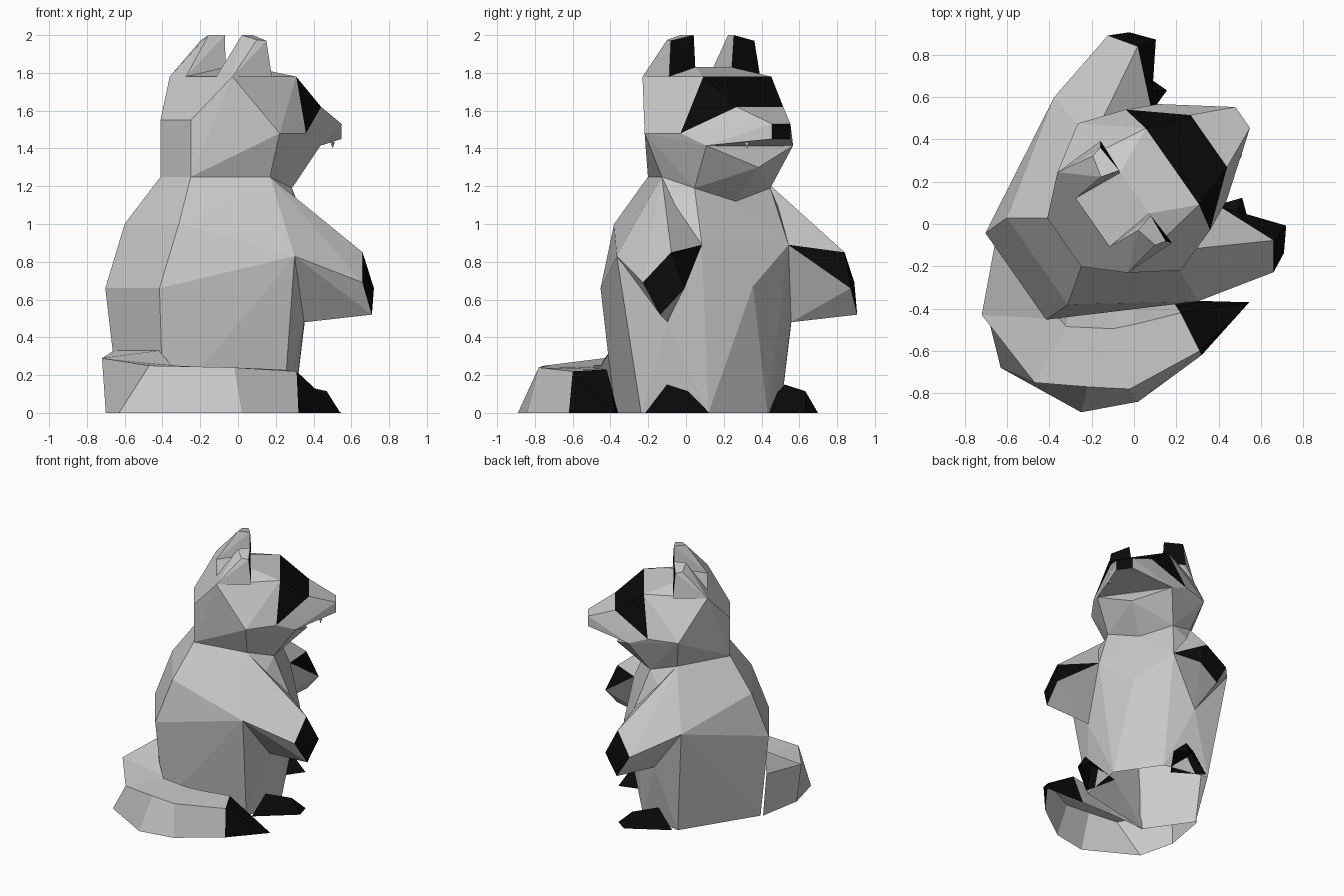
import bpy, bmesh, math

if "Cube" in bpy.data.objects:
    bpy.data.objects.remove(bpy.data.objects["Cube"])

black = bpy.data.materials.new("black")
black.diffuse_color = (0.003, 0.003, 0.003, 1)
black.use_nodes = True
black.node_tree.nodes["Principled BSDF"].inputs["Base Color"].default_value = black.diffuse_color
grey = bpy.data.materials.new("grey")
grey.diffuse_color = (0.8, 0.8, 0.8, 1)
grey.use_nodes = True
grey.node_tree.nodes["Principled BSDF"].inputs["Base Color"].default_value = grey.diffuse_color

ANGLE = math.radians(35)          # the animal sits turned on its base
SHIFT = 0.118


def finish(name, bm, is_black, turned=True):
    for f in bm.faces:
        f.material_index = int(is_black(f))
    me = bpy.data.meshes.new(name)
    bm.to_mesh(me)
    bm.free()
    me.materials.append(grey)
    me.materials.append(black)
    ob = bpy.data.objects.new(name, me)
    bpy.context.collection.objects.link(ob)
    if turned:
        ob.rotation_euler.z = ANGLE
        ob.location = (-SHIFT * math.sin(ANGLE), SHIFT * math.cos(ANGLE), 0)
    return ob


def on_joint(face, joint):
    """True if every corner of the face is one of the joint's points."""
    return all(any(abs(v.co.x - p[0]) + abs(abs(v.co.y) - p[1]) + abs(v.co.z - p[2]) < 1e-4
                   for p in joint) for v in face.verts)


def hull(name, pts, sides=(1, -1), is_black=lambda f: False, joints=()):
    """Faceted shell around points (forward, sideways, up), open at its joints and base."""
    bm = bmesh.new()
    for p in sorted({(x, s * y, z) for x, y, z in pts for s in sides}):
        bm.verts.new(p)
    res = bmesh.ops.convex_hull(bm, input=bm.verts[:])
    junk = [v for v in res["geom_interior"] + res["geom_unused"]
            if isinstance(v, bmesh.types.BMVert)]
    bmesh.ops.delete(bm, geom=list(set(junk)), context='VERTS')
    bmesh.ops.recalc_face_normals(bm, faces=bm.faces[:])
    hidden = [f for f in bm.faces if all(v.co.z < .01 for v in f.verts)
              or any(on_joint(f, j) for j in joints)]
    bmesh.ops.delete(bm, geom=hidden, context='FACES')
    return finish(name, bm, is_black)


def pair(name, pts, is_black, joints=()):
    for label, s in (("left", 1), ("right", -1)):
        hull(label + "_" + name, pts, (s,), is_black, joints)


# shared landmarks
neck_back = (-.32, .14, 1.25)
shoulder = (.065, .32, 1.25)
throat = (.26, .245, 1.19)
chin = (.29, 0, 1.12)
armpit = (.035, .59, .83)
wrist = (.378, .28, .89)
elbow = (.23, .40, .48)
brow = (.305, .22, 1.78)
cheek = (.278, .348, 1.48)
bridge = (.515, .15, 1.62)
jaw = (.42, .28, 1.415)
lip = (.50, 0, 1.30)
crown = (-.156, .29, 1.78)
crown_in = (-.156, .14, 1.78)
ear_out = (.096, .294, 1.78)
ear_in = (.086, .118, 1.83)

neck_joint = [neck_back, shoulder, throat, chin]
arm_joint = [shoulder, armpit, wrist, elbow]
muzzle_joint = [cheek, bridge, jaw]
jaw_joint = [throat, chin, jaw]

# torso
hull("torso", [neck_back, shoulder, throat, chin, armpit, wrist, elbow,
               (-.475, .25, 1.0), (-.60, .25, .66), (-.56, .20, .33),
               (-.54, .20, 0), (.06, .45, 0), (.31, .19, 0), (.45, 0, .67)],
     joints=[neck_joint, arm_joint])

# head with mask
hull("head", [neck_back, (-.32, .14, 1.55), shoulder, throat, chin, crown, crown_in,
              ear_in, (.055, .424, 1.48), brow, cheek, bridge, jaw],
     is_black=lambda f: all(v.co.x > .25 and v.co.z > 1.45 for v in f.verts),
     joints=[neck_joint, muzzle_joint, jaw_joint])

# muzzle with nose, lower jaw and a small tooth
hull("muzzle", [cheek, bridge, jaw, (.71, .06, 1.53), (.71, .06, 1.45)],
     is_black=lambda f: all(v.co.x > .7 for v in f.verts), joints=[muzzle_joint])
hull("jaw", [throat, chin, jaw, lip], joints=[jaw_joint])
hull("tooth", [(.59, .155, 1.435), (.61, .14, 1.435), (.59, .125, 1.435),
               (.597, .14, 1.40)], (-1,))

# ears, dark on the front
pair("ear", [crown, crown_in, ear_out, ear_in, (.077, .27, 1.97),
             (.088, .13, 2.0), (0, .154, 2.0), (.025, .257, 1.975)],
     lambda f: f.normal.x > .8, [[crown, crown_in, ear_out, ear_in]])

# arms with dark hands
pair("arm", arm_joint + [(.41, .683, .69), (.502, .637, .52),
                         (.585, .537, .66), (.496, .56, .85)],
     lambda f: all(v.co.x > .35 for v in f.verts), [arm_joint])

# feet
pair("foot", [(.10, .45, 0), (.45, .42, 0), (.49, .31, 0), (.20, .21, 0),
              (.20, .38, .15), (.39, .38, .115)], lambda f: True)

# tail: outer foot, outer top, inner top and inner foot of each section
sections = [
    [(-.64, -.06, 0), (-.655, -.08, .33), (-.42, -.40, .33), (-.40, -.38, 0)],
    [(-.70, -.40, 0), (-.72, -.43, .29), (-.35, -.45, .25), (-.36, -.38, 0)],
    [(-.63, -.68, 0), (-.47, -.75, .25), (-.32, -.485, .25), (-.30, -.37, 0)],
    [(-.25, -.89, 0), (-.22, -.77, .245), (-.10, -.495, .24), (-.10, -.36, 0)],
    [(.02, -.84, 0), (-.02, -.78, .24), (0, -.475, .235), (0, -.36, 0)],
    [(.32, -.62, 0), (.31, -.60, .22), (.22, -.42, .23), (.18, -.36, 0)],
]
bm = bmesh.new()
rings = [[bm.verts.new(p) for p in sec] for sec in sections]
tip = bm.verts.new((.545, -.37, 0))
for a, b in zip(rings, rings[1:]):
    for i in range(3):
        bm.faces.new((a[i], a[i + 1], b[i + 1], b[i]))
for i in range(3):
    bm.faces.new((rings[-1][i], rings[-1][i + 1], tip))
bmesh.ops.recalc_face_normals(bm, faces=bm.faces[:])
if sum(f.normal.z * f.calc_area() for f in bm.faces) < 0:
    bmesh.ops.reverse_faces(bm, faces=bm.faces[:])
finish("tail", bm, lambda f: any(v.co.x > .5 for v in f.verts), turned=False)
